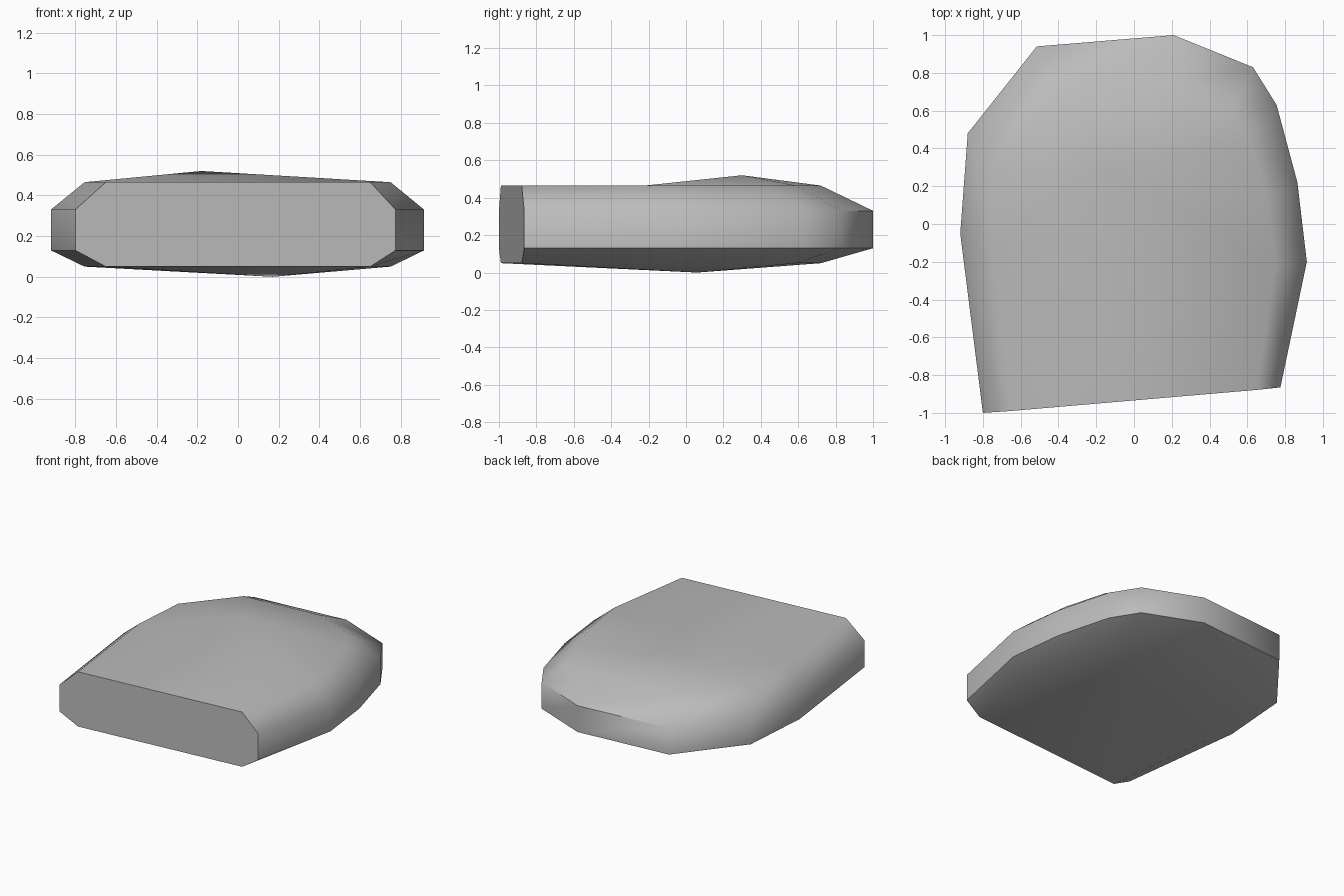
import bpy
import bmesh

cube = bpy.data.objects.get("Cube")
if cube:
    bpy.data.objects.remove(cube, do_unlink=True)

# One plain stone colour
stone = bpy.data.materials.new("stone_grey")
stone.use_nodes = True
colour = (0.5, 0.5, 0.5, 1)
stone.diffuse_color = colour
stone.node_tree.nodes["Principled BSDF"].inputs["Base Color"].default_value = colour

# Widest outline, seen from above: two cut-end corners, then round the back
outline = [(-0.80, -1.0), (0.775, -0.865), (0.915, -0.20), (0.865, 0.22),
           (0.755, 0.63), (0.63, 0.83), (0.21, 1.0), (-0.515, 0.94),
           (-0.88, 0.48), (-0.92, -0.05)]


def rim_point(i, x, y):
    """Pull the outline inward, keeping the cut end in one flat plane."""
    if i < 2:
        x = -0.65 if i == 0 else 0.65
        return x, -0.934 + 0.0857 * x
    return x * 0.82, -0.3 + (y + 0.3) * 0.785


rim = [rim_point(i, x, y) for i, (x, y) in enumerate(outline)]
bm = bmesh.new()


def ring(points, z):
    return [bm.verts.new((x, y, z)) for x, y in points]


# Stacked rings: bottom rim, lower wall, upper wall, top rim
rings = [ring(rim, 0.05), ring(outline, 0.13), ring(outline, 0.33), ring(rim, 0.465)]
count = len(outline)

# Bevelled sides, leaving the cut end open
for low, high in zip(rings, rings[1:]):
    for i in range(1, count):
        j = (i + 1) % count
        bm.faces.new((low[i], low[j], high[j], high[i]))

# Flat cut end as a single face
bm.faces.new([r[0] for r in rings] + [r[1] for r in reversed(rings)])

# Top: flat front part, shallow peak behind it
top = rings[3]
peak = bm.verts.new((-0.18, 0.30, 0.52))
bm.faces.new((top[0], top[1], top[2], top[-1]))
dome = top[2:]
for a, b in zip(dome, dome[1:] + dome[:1]):
    bm.faces.new((a, b, peak))

# Underside: shallow peak reaching the ground
bottom = rings[0]
foot = bm.verts.new((0.17, 0.06, 0.0))
for a, b in zip(bottom, bottom[1:] + bottom[:1]):
    bm.faces.new((b, a, foot))

bmesh.ops.recalc_face_normals(bm, faces=bm.faces)
for face in bm.faces:
    face.smooth = True
# Crisp border round the cut end
for edge in bm.edges:
    if len(edge.link_faces) == 2 and edge.calc_face_angle() > 1.05:
        edge.smooth = False

mesh = bpy.data.meshes.new("stone_slab")
bm.to_mesh(mesh)
bm.free()
mesh.materials.append(stone)
slab = bpy.data.objects.new("stone_slab", mesh)
bpy.context.collection.objects.link(slab)
